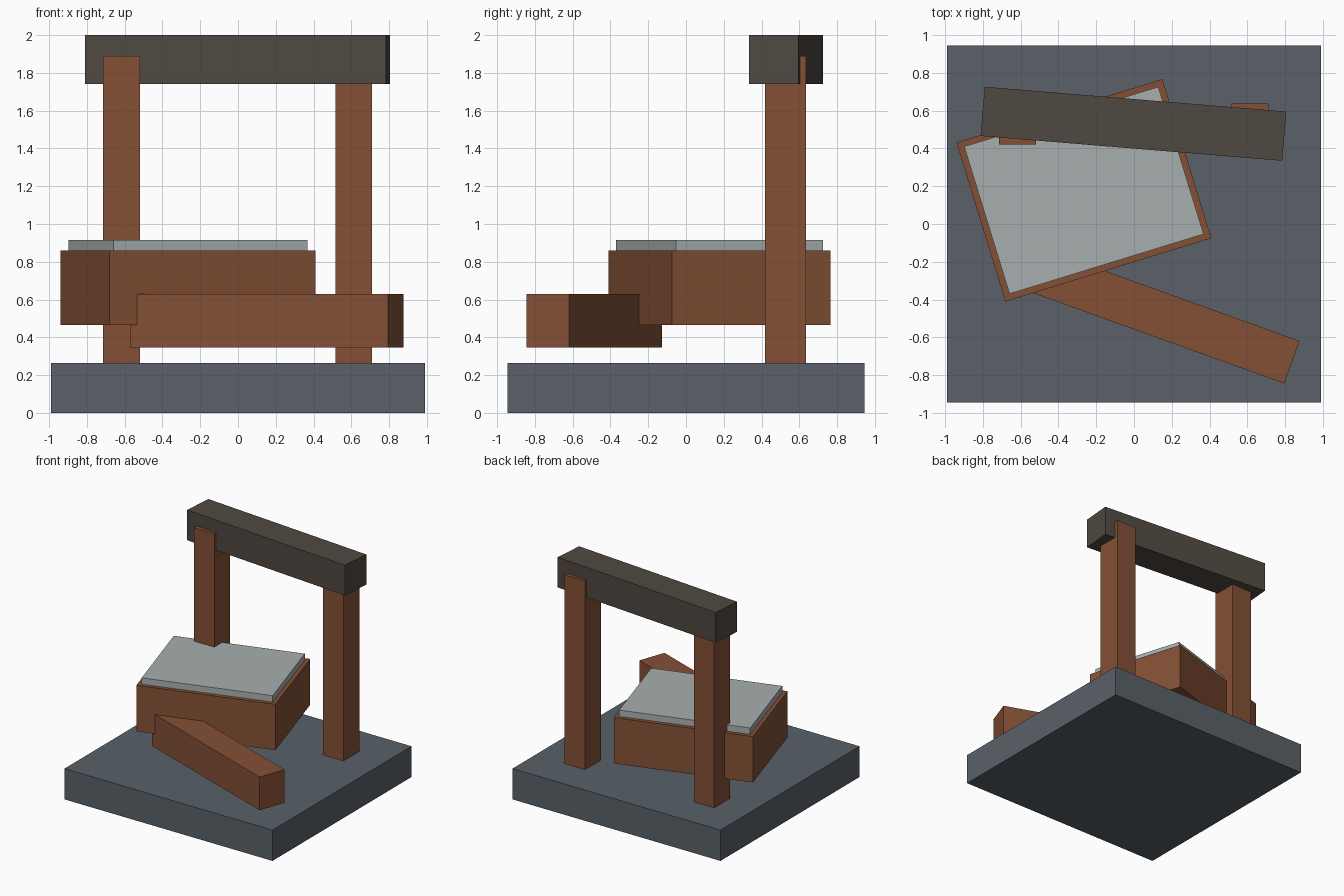
import bpy
from math import radians

if "Cube" in bpy.data.objects:
    bpy.data.objects.remove(bpy.data.objects["Cube"])


def material(name, rgb):
    m = bpy.data.materials.new(name)
    m.diffuse_color = (*rgb, 1)
    m.use_nodes = True
    m.node_tree.nodes["Principled BSDF"].inputs["Base Color"].default_value = m.diffuse_color
    return m


slate = material("slate", (0.10, 0.12, 0.14))
wood = material("wood", (0.23, 0.08, 0.036))
dark_wood = material("dark_wood", (0.08, 0.066, 0.053))
pale_metal = material("pale_metal", (0.39, 0.42, 0.43))


def block(name, centre, size, z0, z1, mat, turn=0):
    """Box with plan centre and size, spanning z0 to z1, turned about z."""
    bpy.ops.mesh.primitive_cube_add(
        size=1, location=(*centre, (z0 + z1) / 2), rotation=(0, 0, radians(turn)))
    ob = bpy.context.object
    ob.name = name
    ob.scale = (*size, z1 - z0)
    bpy.ops.object.transform_apply(location=False, rotation=False, scale=True)
    ob.data.materials.append(mat)
    return ob


# Ground slab
block("base", (0, 0), (1.98, 1.89), 0, 0.265, slate)

# Pair of posts
for side, x in (("left", -0.617), ("right", 0.613)):
    block(side + "_post", (x, 0.528), (0.195, 0.217), 0.265, 1.89, wood)

# Slightly skewed top beam
block("top_beam", (-0.003, 0.53), (1.60, 0.261), 1.74, 2.0, dark_wood, -4.7)

# Raised box with an inset lid
block("raised_box", (-0.265, 0.178), (1.14, 0.88), 0.465, 0.86, wood, 17.1)
block("box_lid", (-0.265, 0.178), (1.074, 0.815), 0.86, 0.915, pale_metal, 17.1)

# Loose beam running under the front of the box
block("front_beam", (0.152, -0.485), (1.452, 0.239), 0.345, 0.63, wood, -19.8)
